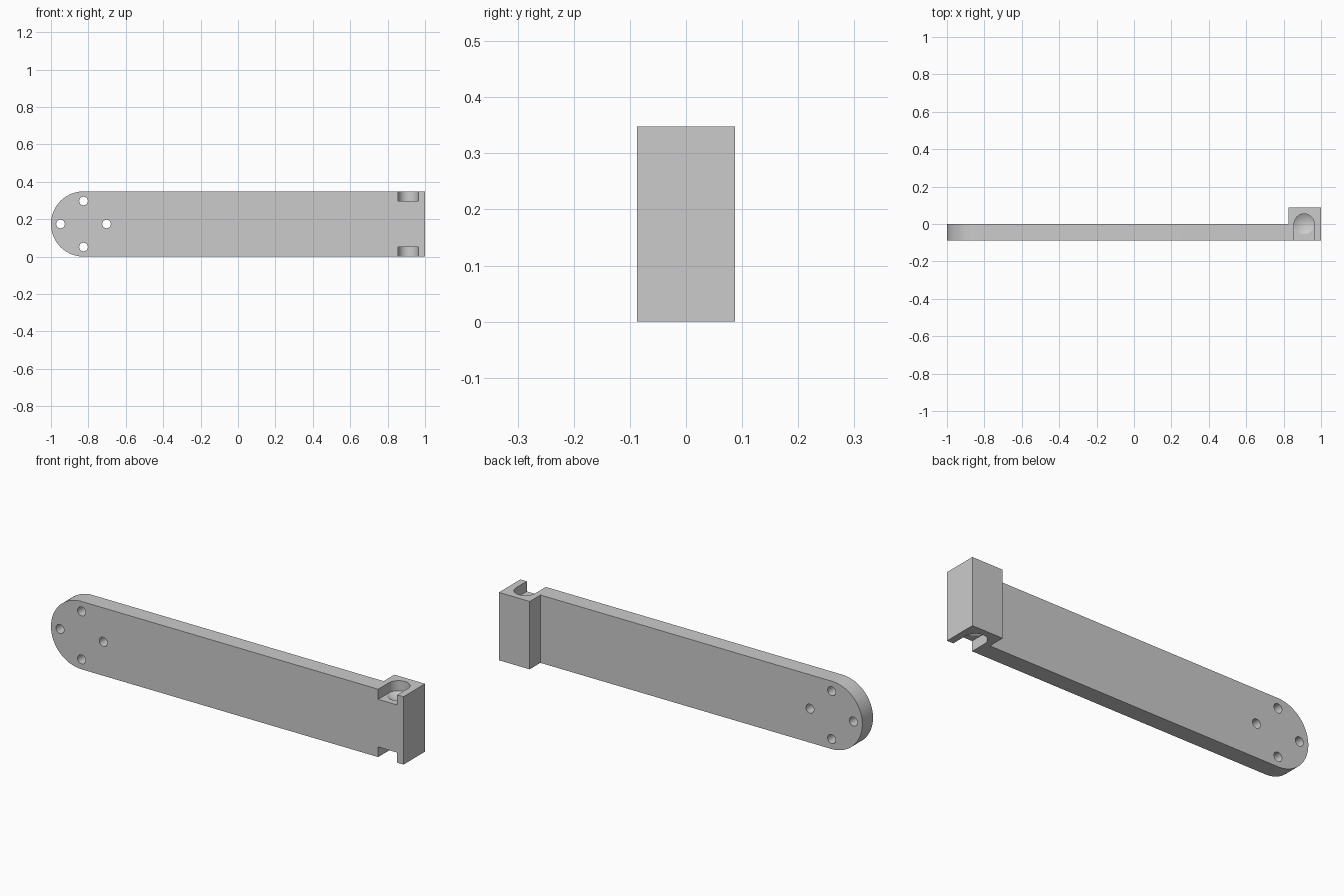
import bpy, bmesh
from math import pi, sin, cos

cube = bpy.data.objects.get("Cube")
if cube:
    bpy.data.objects.remove(cube, do_unlink=True)

R = 0.174            # half height of the arm and radius of its round end
H = 2 * R
D = R / 2            # plate thickness
END_X = R - 1        # centre of the round end
PIN_X = 1 - D - 0.003
PIN_R = 0.054
PIN_DEPTH = 0.052
TIP = 0.032

grey = bpy.data.materials.new("plain grey")
grey.use_nodes = True
colour = (0.6, 0.6, 0.6, 1)
grey.diffuse_color = colour
grey.node_tree.nodes["Principled BSDF"].inputs["Base Color"].default_value = colour


def arc(cx, cy, r, start, end, n):
    return [(cx + r * cos(start + (end - start) * i / n),
             cy + r * sin(start + (end - start) * i / n)) for i in range(n + 1)]


def solid(name, bm):
    bmesh.ops.recalc_face_normals(bm, faces=bm.faces)
    mesh = bpy.data.meshes.new(name)
    bm.to_mesh(mesh)
    bm.free()
    mesh.materials.append(grey)
    obj = bpy.data.objects.new(name, mesh)
    bpy.context.collection.objects.link(obj)
    return obj


def prism(name, points, place, offset):
    """Extrude a 2D outline, placed in space by a function, along an offset."""
    bm = bmesh.new()
    face = bm.faces.new([bm.verts.new(place(a, b)) for a, b in points])
    grown = bmesh.ops.extrude_face_region(bm, geom=[face])
    moved = [v for v in grown["geom"] if isinstance(v, bmesh.types.BMVert)]
    bmesh.ops.translate(bm, verts=moved, vec=offset)
    return solid(name, bm)


def combine(target, other, operation):
    other.hide_render = True
    mod = target.modifiers.new(operation.lower(), 'BOOLEAN')
    mod.operation, mod.solver, mod.object = operation, 'EXACT', other
    bpy.context.view_layer.objects.active = target
    bpy.ops.object.modifier_apply(modifier=mod.name)
    bpy.data.objects.remove(other, do_unlink=True)


# Flat arm with one round end
outline = [(1, 0), (1, H)] + arc(END_X, R, R, pi / 2, 3 * pi / 2, 48)
arm = prism("mounting_arm", outline, lambda x, z: (x, -D, z), (0, D, 0))

# Thick square block at the other end
block = prism("end_block", [(1 - R, -D), (1, -D), (1, D), (1 - R, D)],
              lambda x, y: (x, y, 0), (0, 0, H))
combine(arm, block, 'UNION')

# Four screw holes around the centre of the round end
for i in range(4):
    a = i * pi / 2
    hole = prism("screw_hole", arc(END_X + 0.123 * cos(a), R + 0.123 * sin(a),
                                   0.023, 0, 2 * pi, 24)[:-1],
                 lambda x, z: (x, -1, z), (0, 2, 0))
    combine(arm, hole, 'DIFFERENCE')

# Open pin sockets with pointed floors, above and below
for floor, out in ((H - PIN_DEPTH, 1), (PIN_DEPTH, -1)):
    slot = [(PIN_X - PIN_R, -2 * D)] + arc(PIN_X, 0, PIN_R, pi, 0, 24) \
        + [(PIN_X + PIN_R, -2 * D)]
    combine(arm, prism("pin_slot", slot, lambda x, y: (x, y, floor), (0, 0, out)),
            'DIFFERENCE')
    bm = bmesh.new()
    rim = [[bm.verts.new((x, y, z)) for x, y in arc(PIN_X, 0, PIN_R, 0, 2 * pi, 48)[:-1]]
           for z in (floor, floor + out * 0.02)]
    tip = bm.verts.new((PIN_X, 0, floor - out * TIP))
    for i in range(48):
        j = (i + 1) % 48
        bm.faces.new((rim[0][i], rim[0][j], rim[1][j], rim[1][i]))
        bm.faces.new((rim[0][j], rim[0][i], tip))
    bm.faces.new(rim[1])
    combine(arm, solid("drill_tip", bm), 'DIFFERENCE')

# Smooth the round walls, keep the machined edges sharp
bpy.ops.object.select_all(action='DESELECT')
arm.select_set(True)
bpy.context.view_layer.objects.active = arm
bpy.ops.object.shade_smooth_by_angle(angle=pi / 6)
